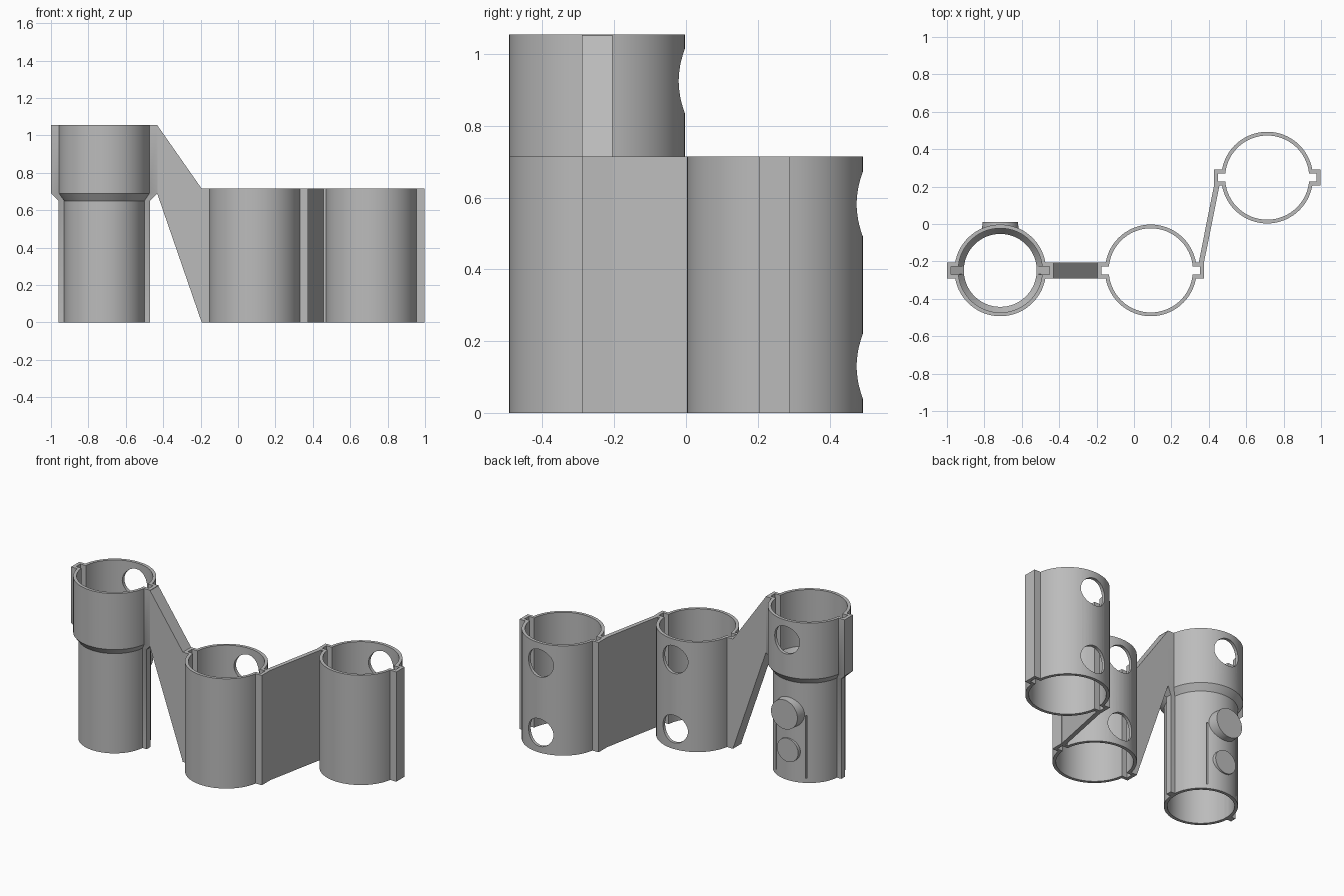
import bpy, bmesh, math
from mathutils import Matrix, Vector

cube = bpy.data.objects.get("Cube")
if cube:
    bpy.data.objects.remove(cube)

grey = bpy.data.materials.new("plain grey")
grey.use_nodes = True
grey.diffuse_color = (0.5, 0.5, 0.5, 1)
grey.node_tree.nodes["Principled BSDF"].inputs["Base Color"].default_value = (0.5, 0.5, 0.5, 1)

SEG = 32                      # segments per half circle
ROW = 0.248                   # distance of the tube axes from y = 0
HIGH, COLLAR, TOP = 0.715, 0.69, 1.055


def finish(name, bm):
    bmesh.ops.recalc_face_normals(bm, faces=bm.faces)
    mesh = bpy.data.meshes.new(name)
    bm.to_mesh(mesh)
    bm.free()
    mesh.materials.append(grey)
    obj = bpy.data.objects.new(name, mesh)
    bpy.context.collection.objects.link(obj)
    return obj


def activate(obj):
    bpy.ops.object.select_all(action='DESELECT')
    obj.select_set(True)
    bpy.context.view_layer.objects.active = obj


def smooth(obj):
    activate(obj)
    bpy.ops.object.shade_smooth_by_angle(angle=math.radians(30))


def cut(obj, cutter):
    cutter.hide_render = True
    mod = obj.modifiers.new("cut", 'BOOLEAN')
    mod.object, mod.operation, mod.solver = cutter, 'DIFFERENCE', 'EXACT'
    activate(obj)
    bpy.ops.object.modifier_apply(modifier=mod.name)
    bpy.data.objects.remove(cutter)


def outline(radius, reach, half_width):
    """Circle with a square tab on each side."""
    a = math.asin(half_width / radius)
    pts = []
    for sign in (1, -1):
        pts += [(sign * reach, -sign * half_width), (sign * reach, sign * half_width)]
        for i in range(SEG + 1):
            t = a + (math.pi - 2 * a) * i / SEG
            pts.append((sign * radius * math.cos(t), sign * radius * math.sin(t)))
    return pts


def shell(name, x, y, sections):
    """Closed wall skinned through (outline, height) sections."""
    bm = bmesh.new()
    rings = [[bm.verts.new((x + px, y + py, z)) for px, py in pts] for pts, z in sections]
    for k, ring in enumerate(rings):
        nxt = rings[(k + 1) % len(rings)]
        for i in range(len(ring)):
            j = (i + 1) % len(ring)
            bm.faces.new((ring[i], ring[j], nxt[j], nxt[i]))
    return finish(name, bm)


def rod(name, x, y0, y1, z, r0, r1):
    """Cylinder or cone lying along y."""
    bm = bmesh.new()
    place = Matrix.Translation((x, (y0 + y1) / 2, z)) @ Matrix.Rotation(-math.pi / 2, 4, 'X')
    bmesh.ops.create_cone(bm, cap_ends=True, segments=48, radius1=r0, radius2=r1,
                          depth=y1 - y0, matrix=place)
    return finish(name, bm)


def prism(name, base, offset):
    bm = bmesh.new()
    face = bm.faces.new([bm.verts.new(p) for p in base])
    new = bmesh.ops.extrude_face_region(bm, geom=[face])["geom"]
    bmesh.ops.translate(bm, vec=Vector(offset),
                        verts=[v for v in new if isinstance(v, bmesh.types.BMVert)])
    # close the base again if the extrusion removed it
    bmesh.ops.holes_fill(bm, edges=[e for e in bm.edges if e.is_boundary])
    return finish(name, bm)


outer = outline(0.245, 0.285, 0.0425)     # socket wall with ribs
inner = outline(0.225, 0.263, 0.022)      # bore with key slots
plug = outline(0.215, 0.245, 0.02)        # narrow tube with keys
bore = outline(0.195, 0.194, 0.02)        # plain bore

# Two straight sockets with a pair of round holes in the back
for name, x, y in (("middle_socket", 0.09, -ROW), ("left_socket", 0.712, ROW)):
    tube = shell(name, x, y, [(outer, 0), (outer, HIGH), (inner, HIGH), (inner, 0)])
    for z in (0.13, 0.582):
        cut(tube, rod("hole_cutter", x, y, y + 0.4, z, 0.09, 0.09))
    smooth(tube)

# Raised socket that tapers into a narrow plug
px = -0.715
raised = shell("raised_socket", px, -ROW, [
    (plug, 0), (plug, 0.65), (outer, COLLAR), (outer, TOP),
    (inner, TOP), (inner, COLLAR), (bore, 0.65), (bore, 0)])
cut(raised, rod("hole_cutter", px, -ROW, 0.2, 0.925, 0.09, 0.09))

# Slits that free the spring tab
for side in (-1, 1):
    x = px + side * 0.108
    base = [(x - 0.004, -0.15, 0.03), (x + 0.004, -0.15, 0.03),
            (x + 0.004, -0.15, 0.44), (x - 0.004, -0.15, 0.44)]
    cut(raised, prism("slit_cutter", base, (0, 0.2, 0)))
smooth(raised)

# Snap buttons, trimmed to the bore
for name, z, r0, r1, end in (("upper_button", 0.445, 0.105, 0.095, 0.258),
                             ("lower_button", 0.2, 0.08, 0.076, 0.224)):
    button = rod(name, px, -ROW + 0.1, -ROW + end, z, r0, r1)
    bm = bmesh.new()
    bmesh.ops.create_cone(bm, cap_ends=True, segments=64, radius1=0.2, radius2=0.2, depth=2,
                          matrix=Matrix.Translation((px, -ROW, 0.5)))
    cut(button, finish("bore_cutter", bm))
    smooth(button)

# Sloping strut between the raised and middle sockets
front = -ROW - 0.0425
prism("sloping_strut", [(-0.432, front, COLLAR), (-0.194, front, 0),
                        (-0.194, front, HIGH), (-0.432, front, TOP)], (0, 0.085, 0))

# Thin upright panel between the middle and left sockets
prism("joining_panel", [(0.346, -0.207, 0), (0.374, -0.207, 0),
                        (0.457, 0.207, 0), (0.428, 0.207, 0)], (0, 0, HIGH))
